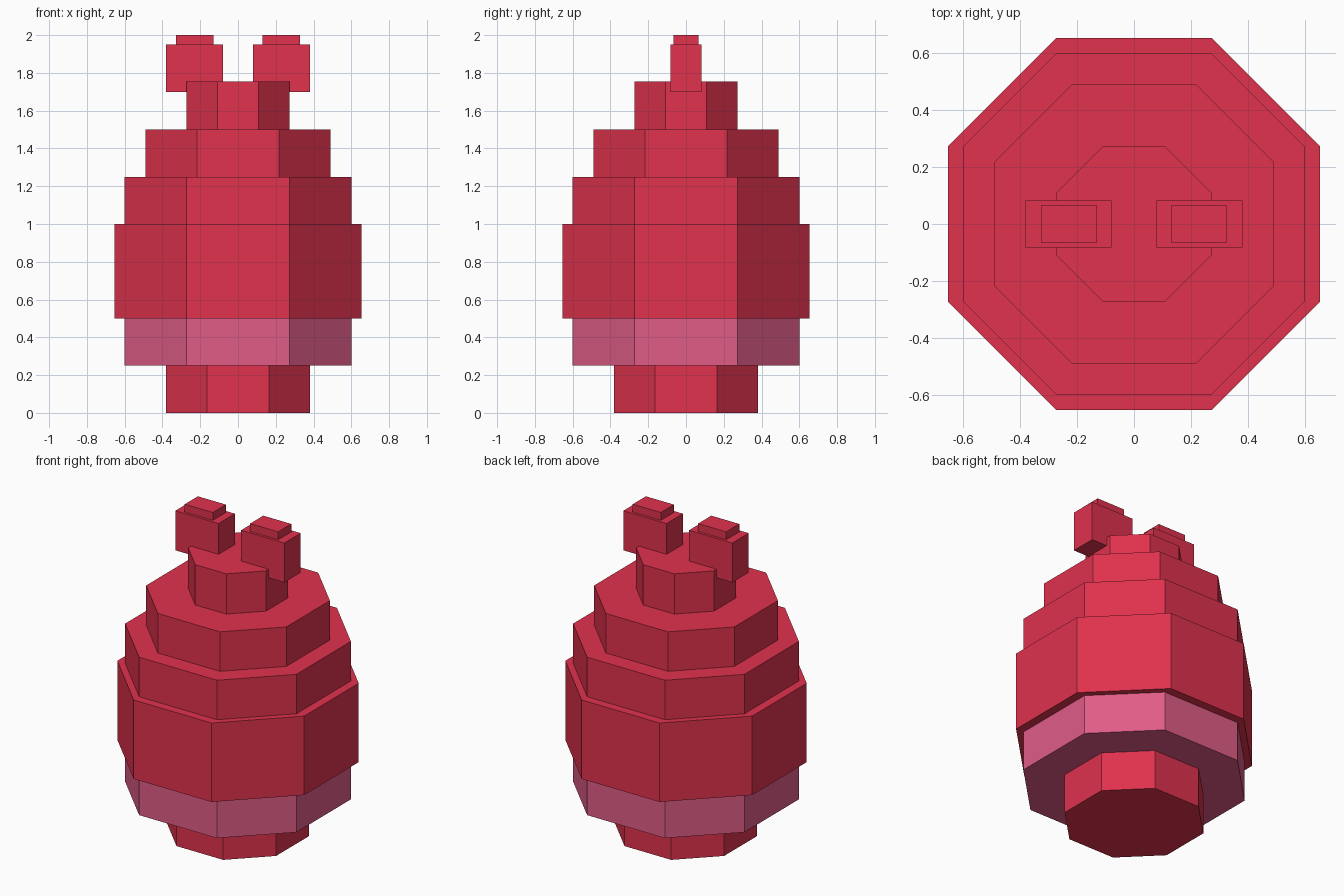
import bpy
import bmesh

if "Cube" in bpy.data.objects:
    bpy.data.objects.remove(bpy.data.objects["Cube"])

U = 2 / 36.67  # modelling grid step


def material(name, rgb):
    m = bpy.data.materials.new(name)
    m.diffuse_color = (*rgb, 1)
    m.use_nodes = True
    m.node_tree.nodes["Principled BSDF"].inputs["Base Color"].default_value = m.diffuse_color
    return m


red = material("crimson red", (0.745, 0.032, 0.076))
pink = material("rose pink", (0.745, 0.107, 0.242))


def prism(name, profile, z0, z1, mat):
    """Extrude a flat outline from z0 up to z1."""
    bm = bmesh.new()
    base = bm.faces.new([bm.verts.new((x, y, z0)) for x, y in profile])
    top = bmesh.ops.extrude_face_region(bm, geom=[base])["geom"]
    verts = [v for v in top if isinstance(v, bmesh.types.BMVert)]
    bmesh.ops.translate(bm, verts=verts, vec=(0, 0, z1 - z0))
    bmesh.ops.recalc_face_normals(bm, faces=bm.faces)
    me = bpy.data.meshes.new(name)
    bm.to_mesh(me)
    bm.free()
    me.materials.append(mat)
    ob = bpy.data.objects.new(name, me)
    bpy.context.collection.objects.link(ob)
    return ob


def octagon(r, c):
    """Square of half width r with its corners cut back to c."""
    return [(r, -c), (r, c), (c, r), (-c, r), (-r, c), (-r, -c), (-c, -r), (c, -r)]


def rectangle(x0, x1, y):
    return [(x0, -y), (x1, -y), (x1, y), (x0, y)]


# Stacked body tiers: name, half width, corner (grid steps), bottom, top, colour
tiers = [
    ("base_foot", 7, 3, 0.0, 0.25, red),
    ("lower_band", 11, 5, 0.25, 0.5, pink),
    ("main_body", 12, 5, 0.5, 1.0, red),
    ("shoulder_tier", 11, 5, 1.0, 1.25, red),
    ("upper_tier", 9, 4, 1.25, 1.5, red),
    ("top_tier", 5, 2, 1.5, 1.755, red),
]
for name, r, c, z0, z1, mat in tiers:
    prism(name, octagon(r * U, c * U), z0, z1, mat)

# Pair of blocks on top, each with a small cap
for side, s in (("left", -1), ("right", 1)):
    x0, x1 = sorted((s * 1.45 * U, s * 7 * U))
    prism(side + "_top_block", rectangle(x0, x1, 1.5 * U), 1.70, 1.95, red)
    x0, x1 = sorted((s * 2.4 * U, s * 6 * U))
    prism(side + "_block_cap", rectangle(x0, x1, 1.2 * U), 1.95, 2.0, red)
